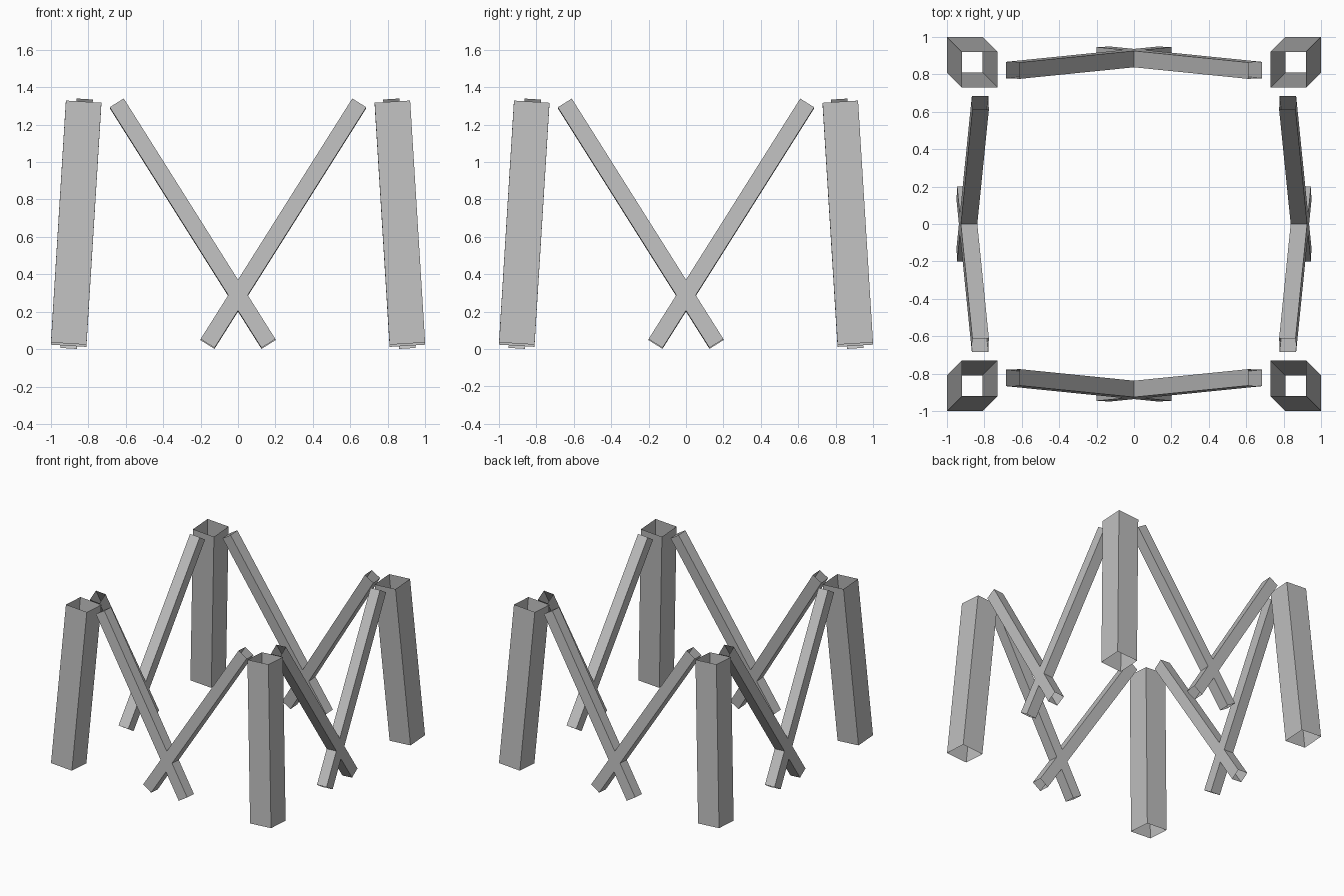
import bpy
import math
from mathutils import Vector, Matrix

cube = bpy.data.objects.get("Cube")
if cube:
    bpy.data.objects.remove(cube)

# Single flat colour
grey = bpy.data.materials.new("plain_grey")
grey.use_nodes = True
colour = (0.52, 0.52, 0.52, 1)
grey.diffuse_color = colour
bsdf = next(n for n in grey.node_tree.nodes if n.type == "BSDF_PRINCIPLED")
bsdf.inputs["Base Color"].default_value = colour


def open_tube(name, bottom, top, width, facing, turn):
    """Square, open-ended tube whose ends are cut square to its axis."""
    bottom, top, facing = Vector(bottom), Vector(top), Vector(facing)
    axis = (top - bottom).normalized()
    normal = (facing - axis * facing.dot(axis)).normalized()
    side = normal.cross(axis)
    corners = [(-1, -1), (1, -1), (1, 1), (-1, 1)]
    spin = Matrix.Rotation(turn, 3, "Z")
    verts = [spin @ (end + (side * a + normal * b) * width / 2)
             for end in (bottom, top) for a, b in corners]
    faces = [(i, (i + 1) % 4, (i + 1) % 4 + 4, i + 4) for i in range(4)]
    # Wind the walls so they face outwards
    centre = (verts[0] + verts[6]) / 2
    mid = sum((verts[i] for i in faces[0]), Vector()) / 4
    wall = (verts[1] - verts[0]).cross(verts[4] - verts[0])
    if wall.dot(mid - centre) < 0:
        faces = [f[::-1] for f in faces]
    mesh = bpy.data.meshes.new(name)
    mesh.from_pydata(verts, [], faces)
    mesh.materials.append(grey)
    obj = bpy.data.objects.new(name, mesh)
    bpy.context.collection.objects.link(obj)


# Four identical sides: one leaning corner leg and a crossed pair of braces each
for i, place in enumerate(("front", "left", "back", "right")):
    turn = i * math.pi / 2
    open_tube(f"leg_{place}", (-0.905, -0.905, 0.0235), (-0.825, -0.825, 1.3165),
              0.19, (0, -1, 0), turn)
    for s, lean in ((1, "a"), (-1, "b")):
        open_tube(f"brace_{place}_{lean}", (0.163 * s, -0.903, 0.027),
                  (-0.648 * s, -0.821, 1.313), 0.088, (0, -1, 0.064), turn)
